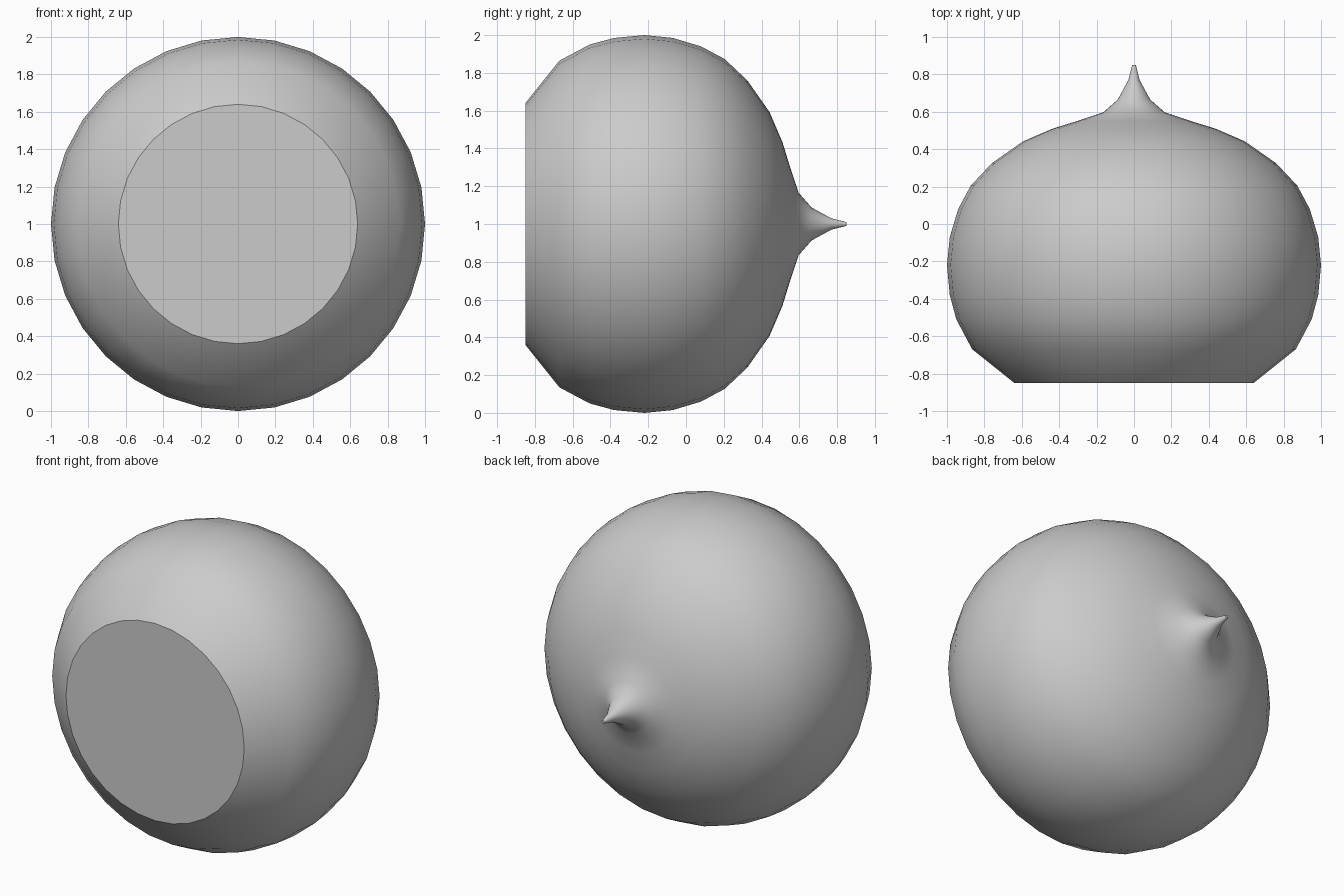
import bpy, bmesh, math

if "Cube" in bpy.data.objects:
    bpy.data.objects.remove(bpy.data.objects["Cube"])

# Profile as (y, radius), from the flat face to the pointed tip
PROFILE = [(-0.85, 0.64), (-0.67, 0.865), (-0.51, 0.95), (-0.38, 0.985),
           (-0.22, 1.0), (-0.07, 0.985), (0.08, 0.94), (0.205, 0.873),
           (0.325, 0.76), (0.442, 0.593), (0.51, 0.435), (0.55, 0.305),
           (0.597, 0.165), (0.665, 0.087), (0.77, 0.03), (0.85, 0.01)]
SIDES = 32


def lathe(name, profile, sides, z):
    """Revolve a profile around a line along y at height z, with capped ends."""
    bm = bmesh.new()
    rings = []
    for y, r in profile:
        angles = [2 * math.pi * i / sides for i in range(sides)]
        rings.append([bm.verts.new((r * math.cos(a), y, z + r * math.sin(a)))
                      for a in angles])
    for a, b in zip(rings, rings[1:]):
        for i in range(sides):
            j = (i + 1) % sides
            bm.faces.new((a[i], a[j], b[j], b[i]))
    bm.faces.new(rings[0])
    bm.faces.new(rings[-1])
    bmesh.ops.recalc_face_normals(bm, faces=bm.faces)
    mesh = bpy.data.meshes.new(name)
    bm.to_mesh(mesh)
    bm.free()
    obj = bpy.data.objects.new(name, mesh)
    bpy.context.collection.objects.link(obj)
    return obj


# Rounded body with a flat front and a drawn-out point at the back
body = lathe("pointed_bulb", PROFILE, SIDES, 1.0)
bpy.context.view_layer.objects.active = body
body.select_set(True)
bpy.ops.object.shade_smooth_by_angle(angle=math.radians(34))
